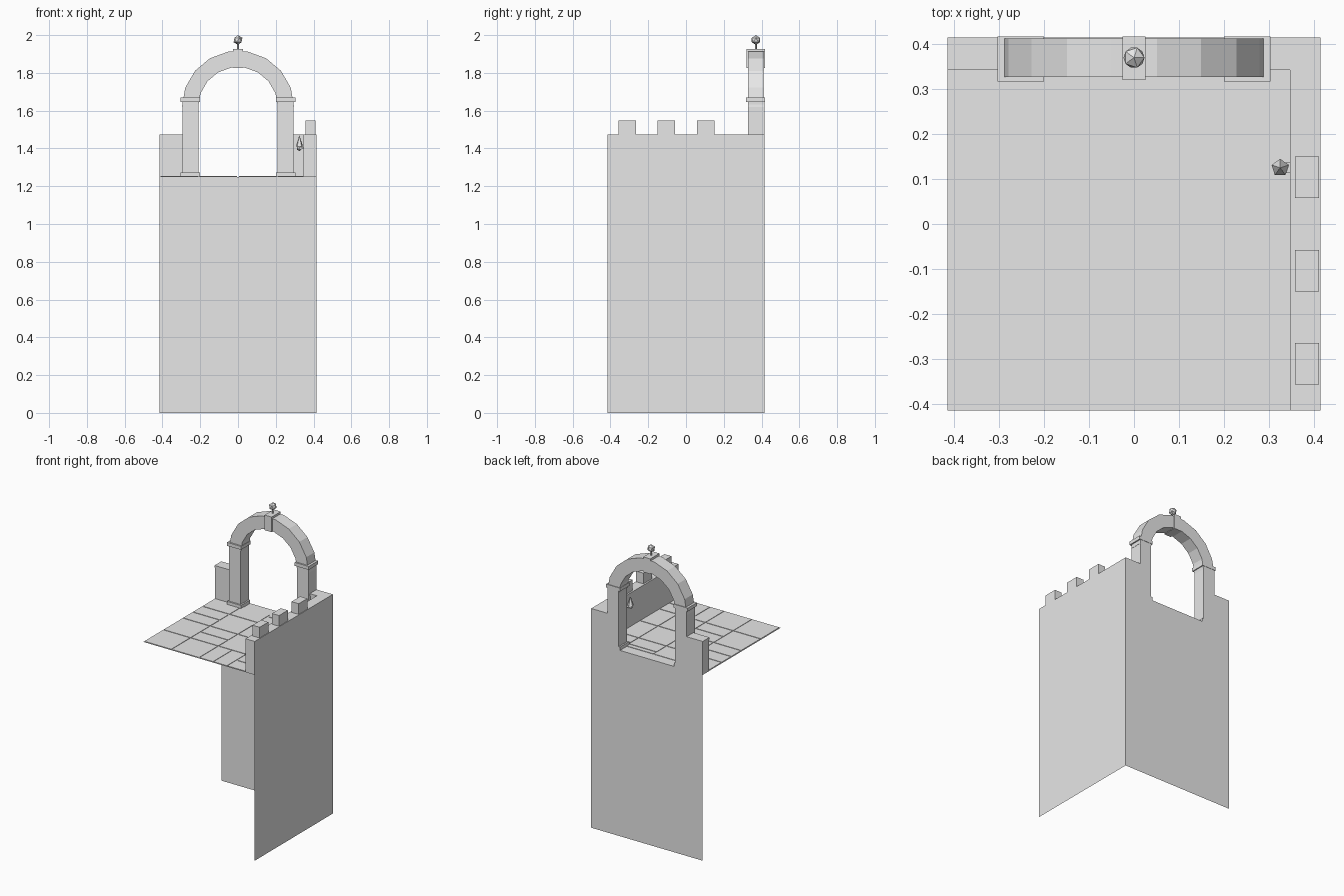
import bpy
import bmesh
from math import radians, sin, cos

cube = bpy.data.objects.get("Cube")
if cube:
    bpy.data.objects.remove(cube, do_unlink=True)

stone = bpy.data.materials.new("grey_stone")
stone.use_nodes = True
GREY = (0.8, 0.8, 0.8, 1)
stone.diffuse_color = GREY
stone.node_tree.nodes["Principled BSDF"].inputs["Base Color"].default_value = GREY

H = 0.415        # half width of the tower
FLOOR = 1.25     # terrace level
TOP = 1.475      # parapet level
INNER = 0.347    # inner face of the parapets
BACK = 0.327     # front face of the arch


def finish(name, bm):
    bmesh.ops.recalc_face_normals(bm, faces=bm.faces)
    mesh = bpy.data.meshes.new(name)
    bm.to_mesh(mesh)
    bm.free()
    mesh.materials.append(stone)
    obj = bpy.data.objects.new(name, mesh)
    bpy.context.collection.objects.link(obj)
    return obj


def box(name, x0, x1, y0, y1, z0, z1):
    bm = bmesh.new()
    bmesh.ops.create_cube(bm, size=1)
    for v in bm.verts:
        v.co.x = x1 if v.co.x > 0 else x0
        v.co.y = y1 if v.co.y > 0 else y0
        v.co.z = z1 if v.co.z > 0 else z0
    return finish(name, bm)


def sheet(name, corners):
    bm = bmesh.new()
    bm.faces.new([bm.verts.new(c) for c in corners])
    mesh_obj = finish(name, bm)
    return mesh_obj


def cone(name, x, y, z0, z1, r0, r1, sides):
    bm = bmesh.new()
    bmesh.ops.create_cone(bm, cap_ends=True, segments=sides, radius1=r0,
                          radius2=r1, depth=z1 - z0)
    bmesh.ops.translate(bm, verts=bm.verts, vec=(x, y, (z0 + z1) / 2))
    return finish(name, bm)


def ball(name, x, y, z, r):
    bm = bmesh.new()
    bmesh.ops.create_icosphere(bm, subdivisions=1, radius=r)
    bmesh.ops.translate(bm, verts=bm.verts, vec=(x, y, z))
    return finish(name, bm)


# Two thin outer walls and the terrace floor
sheet("left_wall", [(H, -H, 0), (H, H, 0), (H, H, FLOOR), (H, -H, FLOOR)])
sheet("back_wall", [(H, H, 0), (-H, H, 0), (-H, H, FLOOR), (H, H, FLOOR)])
sheet("terrace_floor", [(-H, -H, FLOOR), (H, -H, FLOOR), (H, H, FLOOR), (-H, H, FLOOR)])

# Paving: column edges, each with its rows
A, B, C, D = -0.412, -0.207, 0.0, 0.207
E = INNER
columns = [
    (A, B, [A, B, C, 0.105, B + 0.414, E]),
    (B, C, [A, B, -0.103, C, D, E]),
    (C, D, [B, C, D, 0.312, E]),
    (C, 0.104, [A, B]),
    (0.104, D, [A, B]),
    (D, E, [A, -0.311, B, C, D, E]),
]
GAP = 0.004
for x0, x1, rows in columns:
    for y0, y1 in zip(rows, rows[1:]):
        box("paving_slab", x0 + GAP, x1 - GAP, y0 + GAP, y1 - GAP, FLOOR, FLOOR + 0.003)

# Left parapet with merlons
box("left_parapet", INNER, H, -H, H, FLOOR, TOP)
for y in (-0.311, -0.104, 0.104):
    box("merlon", 0.358, 0.411, y - 0.046, y + 0.046, TOP, TOP + 0.072)

# Back parapet stubs, pillars, bases and capitals on both sides
for s, side in ((-1, "right"), (1, "left")):
    def pair(name, a, b, *rest):
        box(side + "_" + name, min(s * a, s * b), max(s * a, s * b), *rest)

    pair("back_parapet", 0.25, H, INNER, H, FLOOR, TOP - 0.015)
    pair("parapet_cap", 0.25, H, INNER - 0.004, H, TOP - 0.015, TOP)
    pair("pillar", 0.21, 0.295, BACK, H, FLOOR, 1.65)
    pair("pillar_base", 0.2, 0.304, 0.317, H, FLOOR, FLOOR + 0.023)
    pair("capital", 0.2, 0.304, 0.317, 0.417, 1.647, 1.67)

# Round arch of nine straight segments
bm = bmesh.new()
rings = []
for i in range(10):
    a = radians(20 * i)
    rings.append([bm.verts.new((r * cos(a), y, 1.62 + r * sin(a)))
                  for r, y in ((0.297, BACK), (0.297, 0.413), (0.211, 0.413), (0.211, BACK))])
for p, q in zip(rings, rings[1:]):
    for k in range(4):
        n = (k + 1) % 4
        bm.faces.new((p[k], p[n], q[n], q[k]))
bm.faces.new(rings[0])
bm.faces.new(rings[-1])
finish("arch", bm)

# Keystone and finial
box("keystone", -0.026, 0.026, 0.32, 0.417, 1.825, 1.927)
cone("finial_stem", 0, 0.37, 1.925, 1.96, 0.006, 0.004, 5)
ball("finial", 0, 0.37, 1.974, 0.026)

# Wall torch on the left parapet
TX, TY = 0.325, 0.125
cone("torch_flame", TX, TY, 1.41, 1.47, 0.02, 0, 5)
ball("torch_bowl", TX, TY, 1.401, 0.015)
box("torch_bracket", TX, INNER + 0.002, TY - 0.012, TY + 0.012, 1.396, 1.408)
